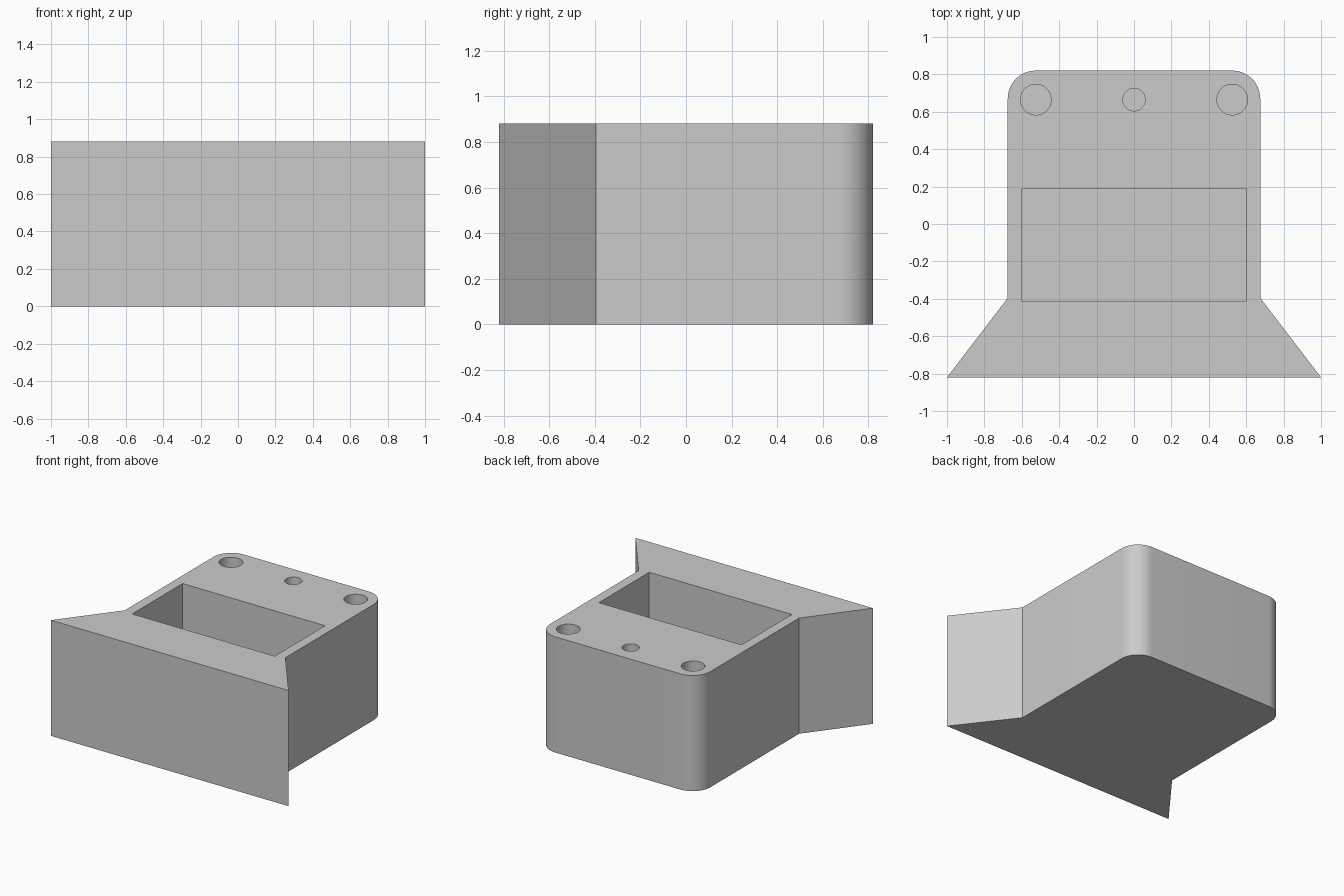
import bpy, bmesh, math

cube = bpy.data.objects.get("Cube")
if cube:
    bpy.data.objects.remove(cube)

HEIGHT, FLOOR = 0.88, 0.08
grey = bpy.data.materials.new("plain grey")
grey.use_nodes = True
colour = (0.6, 0.6, 0.6, 1)
grey.diffuse_color = colour
grey.node_tree.nodes["Principled BSDF"].inputs["Base Color"].default_value = colour


def extrude(name, outline, low, high):
    """Make a closed prism from a counter-clockwise outline."""
    bm = bmesh.new()
    face = bm.faces.new([bm.verts.new((x, y, low)) for x, y in outline])
    top = bmesh.ops.extrude_face_region(bm, geom=[face])["geom"]
    bmesh.ops.translate(bm, vec=(0, 0, high - low),
                        verts=[v for v in top if isinstance(v, bmesh.types.BMVert)])
    bmesh.ops.recalc_face_normals(bm, faces=bm.faces)
    mesh = bpy.data.meshes.new(name)
    bm.to_mesh(mesh)
    bm.free()
    mesh.materials.append(grey)
    obj = bpy.data.objects.new(name, mesh)
    bpy.context.collection.objects.link(obj)
    return obj


def arc(cx, cy, radius, start, end, steps):
    angles = [math.radians(start + (end - start) * i / steps) for i in range(steps + 1)]
    return [(cx + radius * math.cos(a), cy + radius * math.sin(a)) for a in angles]


# Block with a flared front and rounded back corners
half = [(1, -0.82), (0.675, -0.395)] + arc(0.525, 0.67, 0.15, 0, 90, 16)
body = extrude("holder_body", half + [(-x, y) for x, y in reversed(half)], 0, HEIGHT)

# Rectangular pocket and three round sockets
cutters = [extrude("pocket_cutter",
                   [(-0.6, -0.415), (0.6, -0.415), (0.6, 0.19), (-0.6, 0.19)], FLOOR, 1)]
for name, x, radius in (("right", -0.525, 0.082), ("middle", 0, 0.06), ("left", 0.525, 0.082)):
    outline = arc(x, 0.665, radius, 0, 360, 48)[:-1]
    cutters.append(extrude(name + "_socket_cutter", outline, FLOOR, 1))

for cutter in cutters:
    cutter.hide_render = True
    cut = body.modifiers.new(cutter.name, "BOOLEAN")
    cut.operation = "DIFFERENCE"
    cut.solver = "EXACT"
    cut.object = cutter

# Bake the cuts, then remove the helpers
bpy.ops.object.select_all(action="DESELECT")
body.select_set(True)
bpy.context.view_layer.objects.active = body
for name in [m.name for m in body.modifiers]:
    bpy.ops.object.modifier_apply(modifier=name)
for cutter in cutters:
    bpy.data.objects.remove(cutter)
bpy.ops.object.shade_smooth_by_angle(angle=math.radians(30))
